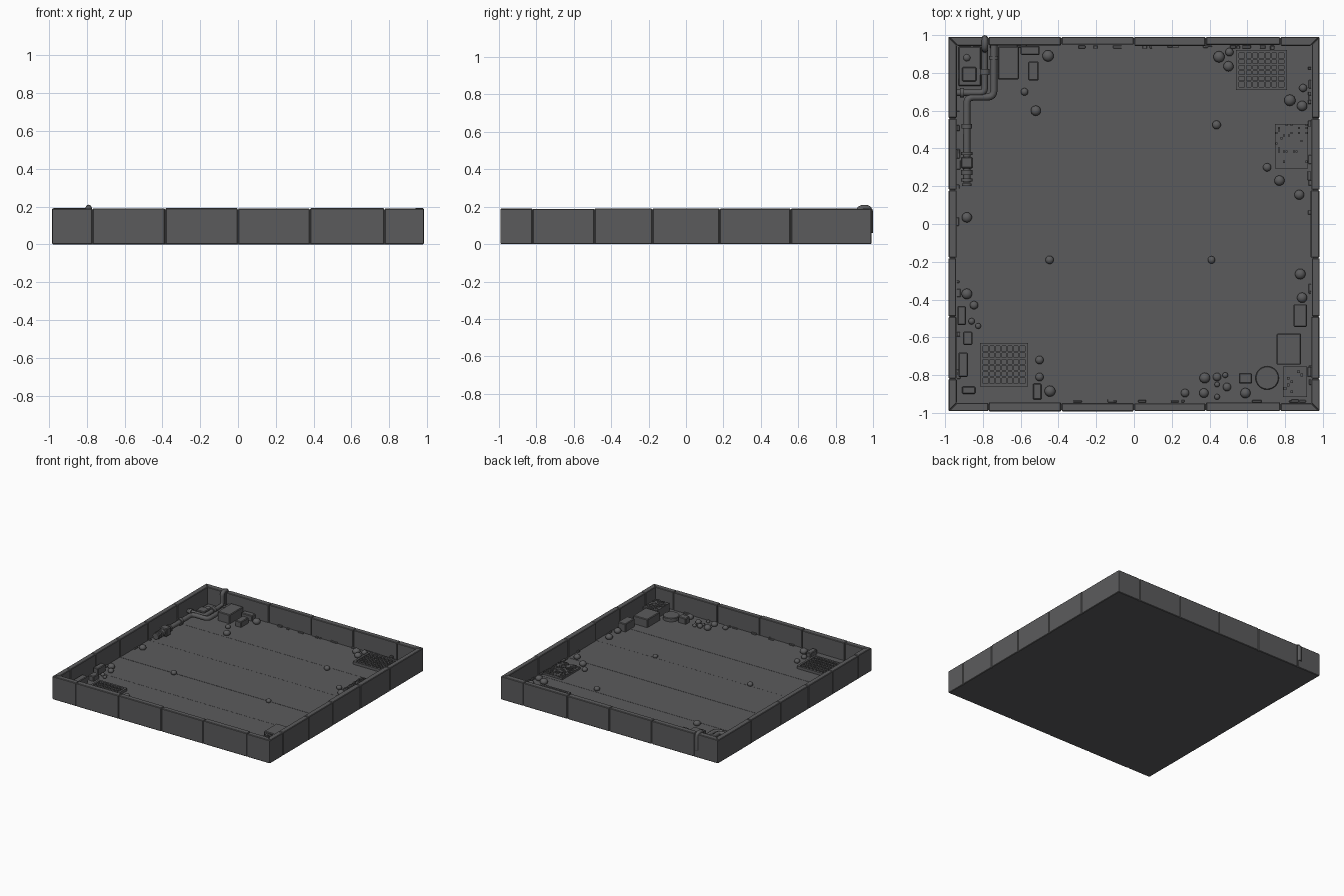
import bpy, bmesh, math, random
from mathutils import Vector, Matrix

if "Cube" in bpy.data.objects:
    bpy.data.objects.remove(bpy.data.objects["Cube"])

random.seed(4)
GREY = bpy.data.materials.new("dark_concrete")
GREY.diffuse_color = (0.105, 0.105, 0.108, 1)
GREY.use_nodes = True
GREY.node_tree.nodes["Principled BSDF"].inputs["Base Color"].default_value = GREY.diffuse_color
FLOOR, TOP, HX, HY = 0.046, 0.192, 0.983, 0.992


def finish(bm, name, bevel=0.0, smooth=False):
    bmesh.ops.recalc_face_normals(bm, faces=bm.faces)
    me = bpy.data.meshes.new(name)
    bm.to_mesh(me)
    bm.free()
    me.materials.append(GREY)
    ob = bpy.data.objects.new(name, me)
    bpy.context.collection.objects.link(ob)
    if bevel:
        m = ob.modifiers.new("worn_edges", 'BEVEL')
        m.width, m.segments, m.limit_method = bevel, 1, 'ANGLE'
    if smooth:
        bpy.context.view_layer.objects.active = ob
        ob.select_set(True)
        bpy.ops.object.shade_smooth_by_angle(angle=math.radians(40))
        ob.select_set(False)
    return ob


def add_box(bm, x0, x1, y0, y1, z0, z1):
    m = Matrix.Translation(((x0 + x1) / 2, (y0 + y1) / 2, (z0 + z1) / 2))
    bmesh.ops.create_cube(bm, size=1, matrix=m @ Matrix.Diagonal((x1 - x0, y1 - y0, z1 - z0, 1)))


def add_prism(bm, foot, z0, z1):
    low = [bm.verts.new((x, y, z0)) for x, y in foot]
    high = [bm.verts.new((x, y, z1)) for x, y in foot]
    bm.faces.new(low)
    bm.faces.new(high)
    n = len(foot)
    for i in range(n):
        bm.faces.new((low[i], low[(i + 1) % n], high[(i + 1) % n], high[i]))


def add_tube(bm, a, b, r, sides=12):
    a, b = Vector(a), Vector(b)
    rot = Vector((0, 0, 1)).rotation_difference(b - a).to_matrix().to_4x4()
    bmesh.ops.create_cone(bm, cap_ends=True, segments=sides, radius1=r, radius2=r,
                          depth=(b - a).length, matrix=Matrix.Translation((a + b) / 2) @ rot)


# Floor slab with slightly uneven broad panels
bm = bmesh.new()
add_box(bm, -HX + .01, HX - .01, -HY + .01, HY - .01, 0, FLOOR - .004)
finish(bm, "floor_slab")
bm = bmesh.new()
rows = [-.95, -.49, -.18, .185, .56, .95]
for a, b in zip(rows, rows[1:]):
    add_box(bm, -.95, .95, a + .001, b - .001, .02, FLOOR + random.uniform(-.001, .001))
finish(bm, "floor_panels")


# Perimeter walls: mitred end blocks and slightly uneven middle blocks
def wall(name, half, other, seams, place):
    bm = bmesh.new()
    cuts = [-half] + seams + [half]
    for i, (a, b) in enumerate(zip(cuts, cuts[1:])):
        t = .045 + random.uniform(-.004, .005)
        o = other - random.uniform(0, .002)
        ia = a + t if i == 0 else a + .0015
        ib = b - t if i == len(cuts) - 2 else b - .0015
        oa = a if i == 0 else ia
        ob = b if i == len(cuts) - 2 else ib
        foot = [place(*p) for p in ((oa, o), (ob, o), (ib, other - t), (ia, other - t))]
        add_prism(bm, foot, 0, TOP - random.uniform(0, .004))
    finish(bm, name, bevel=.004)
    # continuous core closes the seams
    bm = bmesh.new()
    c = half - .006
    add_prism(bm, [place(*p) for p in ((-c, other - .006), (c, other - .006),
                                       (c - .03, other - .036), (-c + .03, other - .036))], .002, TOP - .008)
    finish(bm, name + "_core")


xs, ys = [-.77, -.385, 0, .38, .775], [-.82, -.49, -.18, .18, .56]
wall("front_wall", HX, HY, xs, lambda u, v: (u, -v))
wall("back_wall", HX, HY, xs, lambda u, v: (u, v))
wall("left_wall", HY, HX, ys, lambda u, v: (-v, u))
wall("right_wall", HY, HX, ys, lambda u, v: (v, u))

# Rubble skirting along the foot of the walls
bm = bmesh.new()
for i in range(56):
    u, d = random.uniform(-.9, .9), random.uniform(.004, .014)
    h = FLOOR + random.uniform(.004, .014)
    w = random.uniform(.012, .05)
    s = random.choice((-1, 1))
    if i % 2:
        p, q = sorted((s * .945, s * (.94 - d)))
        add_box(bm, u, u + w, p, q, .03, h)
    else:
        p, q = sorted((s * .938, s * (.932 - d)))
        add_box(bm, p, q, u, u + w, .03, h)
finish(bm, "wall_foot_rubble", bevel=.002)


# Floor grates: frame with crossing bars above a low plate
def grate(name, x0, x1, y0, y1, nx, ny):
    bm = bmesh.new()
    z, f = FLOOR + .022, .016
    add_box(bm, x0, x1, y0, y1, .03, FLOOR + .004)
    for y in (y0, y1 - f):
        add_box(bm, x0, x1, y, y + f, .03, z)
    for x in (x0, x1 - f):
        add_box(bm, x, x + f, y0 + f, y1 - f, .03, z)
    for i in range(1, nx):
        x = x0 + f + (x1 - x0 - 2 * f) * i / nx
        add_box(bm, x - .005, x + .005, y0 + f, y1 - f, .04, z - .002)
    for i in range(1, ny):
        y = y0 + f + (y1 - y0 - 2 * f) * i / ny
        add_box(bm, x0 + f, x1 - f, y - .005, y + .005, .04, z - .003)
    finish(bm, name)


grate("back_right_grate", .54, .81, .71, .92, 7, 6)
grate("front_left_grate", -.815, -.56, -.86, -.63, 7, 6)


# Rough debris patches
def rough_patch(name, x0, x1, y0, y1, z, nx, ny):
    bm = bmesh.new()
    add_box(bm, x0, x1, y0, y1, .03, z)
    for i in range(nx):
        for j in range(ny):
            if random.random() < .6:
                x = x0 + (x1 - x0) * (i + .1) / nx
                y = y0 + (y1 - y0) * (j + .1) / ny
                add_box(bm, x, x + .8 * (x1 - x0) / nx, y, y + .8 * (y1 - y0) / ny,
                        z - .01, z + random.uniform(.002, .009))
    finish(bm, name)


rough_patch("debris_mat", .747, .92, .295, .53, FLOOR + .014, 13, 17)
rough_patch("corner_crate", .79, .915, -.915, -.755, .108, 7, 9)

# Crates and blocks: x0, x1, y0, y1, top
BLOCKS = [(.755, .885, -.745, -.58, .112), (.845, .915, -.545, -.425, .11),
          (.555, .625, -.845, -.79, .092), (-.72, -.61, .765, .94, .118),
          (-.6, -.5, .895, .942, .09), (-.56, -.505, .76, .86, .09),
          (-.93, -.81, .73, .94, .06), (-.91, -.835, .755, .83, .085),
          (-.935, -.89, -.535, -.435, .1), (-.905, -.855, -.64, -.57, .085),
          (-.93, -.88, -.81, -.68, .1), (-.91, -.84, -.9, -.86, .08),
          (-.535, -.49, -.93, -.845, .08), (.72, .745, .92, .945, .08)]
for i, (x0, x1, y0, y1, z) in enumerate(BLOCKS):
    bm = bmesh.new()
    add_box(bm, x0, x1, y0, y1, .03, z)
    finish(bm, f"block_{i + 1}", bevel=.005)

# Round drain cover
bm = bmesh.new()
add_tube(bm, (.705, -.815, .03), (.705, -.815, .075), .062, 28)
finish(bm, "round_cover", bevel=.004, smooth=True)

# Loose rounded stones: x, y, radius
STONES = [(-.455, .89, .03), (-.52, .6, .027), (-.58, .7, .02), (.45, .885, .03),
          (.5, .835, .027), (.505, .91, .022), (.437, .525, .023), (.705, .3, .022),
          (.77, .23, .027), (.875, .155, .026), (.825, .655, .03), (.89, .625, .027),
          (.895, .72, .021), (.88, -.265, .028), (.89, -.39, .027), (.41, -.19, .02),
          (-.447, -.19, .022), (-.885, .035, .027), (-.885, -.37, .028), (-.847, -.43, .022),
          (-.86, -.515, .017), (-.825, -.54, .015), (-.5, -.72, .022), (-.5, -.81, .022),
          (-.445, -.885, .029), (.27, -.895, .022), (.375, -.815, .028), (.37, -.895, .025),
          (.44, -.81, .022), (.483, -.8, .015), (.492, -.863, .022), (.59, -.895, .027),
          (.44, -.915, .015), (.44, -.85, .014), (-.885, .88, .02)]
bm = bmesh.new()
for x, y, r in STONES:
    bmesh.ops.create_uvsphere(bm, u_segments=14, v_segments=8, radius=r,
                              matrix=Matrix.Translation((x, y, FLOOR + r * .45)) @ Matrix.Diagonal((1, 1, .85, 1)))
finish(bm, "loose_stones", smooth=True)


# Pipes: swept paths with rounded elbows
def pipe(name, pts, r, bend=.035):
    pts = [Vector(p) for p in pts]
    path = [pts[0]]
    for a, b, c in zip(pts, pts[1:], pts[2:]):
        p, q = b + (a - b).normalized() * bend, b + (c - b).normalized() * bend
        path += [p.lerp(b, t).lerp(b.lerp(q, t), t) for t in (0, .25, .5, .75, 1)]
    path.append(pts[-1])
    cu = bpy.data.curves.new(name, 'CURVE')
    cu.dimensions, cu.bevel_depth, cu.bevel_resolution, cu.use_fill_caps = '3D', r, 2, True
    sp = cu.splines.new('POLY')
    sp.points.add(len(path) - 1)
    for s, p in zip(sp.points, path):
        s.co = (*p, 1)
    cu.materials.append(GREY)
    bpy.context.collection.objects.link(bpy.data.objects.new(name, cu))


pipe("wall_pipe", [(-.79, .983, .06), (-.79, .983, .193), (-.79, .925, .193), (-.79, .925, .09),
                   (-.79, .695, .09), (-.945, .695, .09)], .017, .025)
pipe("floor_pipe", [(-.742, .95, .085), (-.742, .672, .085), (-.885, .672, .085), (-.885, .22, .085)], .019)

# Pipe collars and end valve
bm = bmesh.new()
for y0, y1, r in ((.505, .53, .027), (.365, .38, .03), (.26, .285, .03), (.225, .24, .03), (.2, .215, .026)):
    add_tube(bm, (-.885, y0, .085), (-.885, y1, .085), r)
add_tube(bm, (-.79, .79, .09), (-.79, .82, .09), .026)
add_tube(bm, (-.742, .87, .085), (-.742, .89, .085), .026)
add_tube(bm, (-.92, .695, .09), (-.9, .695, .09), .025)
finish(bm, "pipe_collars", smooth=True)
bm = bmesh.new()
add_box(bm, -.917, -.853, .295, .355, .05, .116)
finish(bm, "valve_body", bevel=.006)
